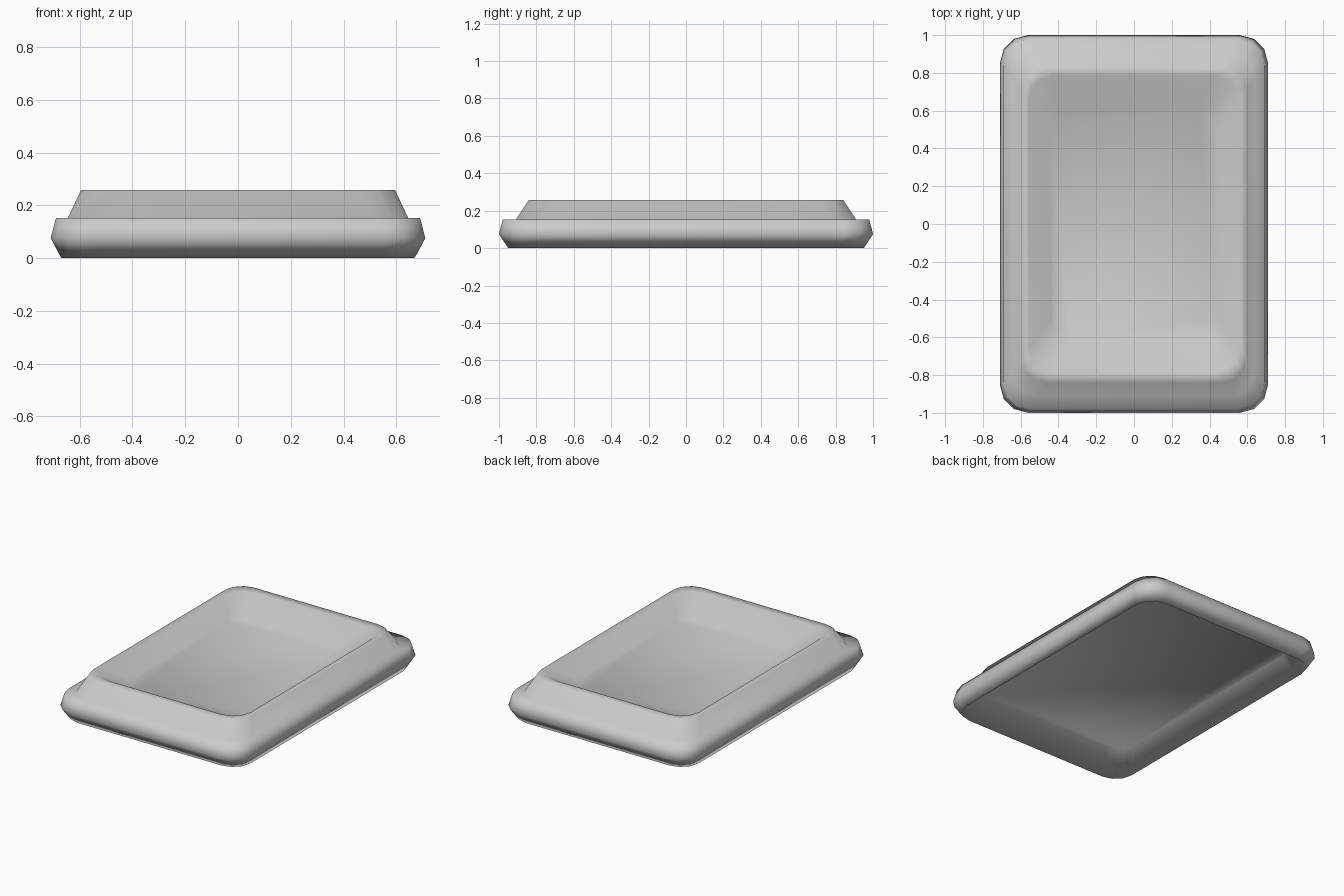
import bpy
import bmesh
from math import cos, sin, pi

cube = bpy.data.objects.get("Cube")
if cube:
    bpy.data.objects.remove(cube, do_unlink=True)

CORNER_STEPS = 3

# Rings from the hollow underside, out around the raised rim, down to the
# basin floor: half width, half length, corner radius, height
PROFILE = [
    (0.59, 0.83, 0.12, 0.14),    # underside ceiling edge
    (0.67, 0.95, 0.13, 0.0),     # foot edge
    (0.71, 1.0, 0.15, 0.075),    # widest bulge
    (0.69, 0.98, 0.14, 0.152),   # top of bulge
    (0.645, 0.91, 0.13, 0.152),  # ledge
    (0.595, 0.84, 0.13, 0.258),  # rim, outer
    (0.555, 0.785, 0.13, 0.255), # rim, inner
    (0.44, 0.61, 0.10, 0.155),   # basin floor edge
]


def rounded_ring(bm, half_x, half_y, radius, z):
    """Counter-clockwise loop of vertices around a rounded rectangle."""
    ring = []
    for quarter, (sx, sy) in enumerate([(1, 1), (-1, 1), (-1, -1), (1, -1)]):
        for step in range(CORNER_STEPS + 1):
            angle = (quarter + step / CORNER_STEPS) * pi / 2
            ring.append(bm.verts.new((
                sx * (half_x - radius) + radius * cos(angle),
                sy * (half_y - radius) + radius * sin(angle), z)))
    return ring


def make_material(name, value):
    mat = bpy.data.materials.new(name)
    mat.use_nodes = True
    colour = (value, value, value, 1)
    mat.diffuse_color = colour
    mat.node_tree.nodes["Principled BSDF"].inputs["Base Color"].default_value = colour
    return mat


# Closed tray body, hollowed from above and below
bm = bmesh.new()
rings = [rounded_ring(bm, *row) for row in PROFILE]
for lower, upper in zip(rings, rings[1:]):
    for i in range(len(lower)):
        j = (i + 1) % len(lower)
        bm.faces.new((lower[i], lower[j], upper[j], upper[i]))
bm.faces.new(rings[-1])             # basin floor
bm.faces.new(reversed(rings[0]))    # underside ceiling
for face in bm.faces:
    face.smooth = True

mesh = bpy.data.meshes.new("tray_body")
bm.to_mesh(mesh)
bm.free()
mesh.materials.append(make_material("light grey", 0.6))
tray = bpy.data.objects.new("tray_body", mesh)
bpy.context.collection.objects.link(tray)
